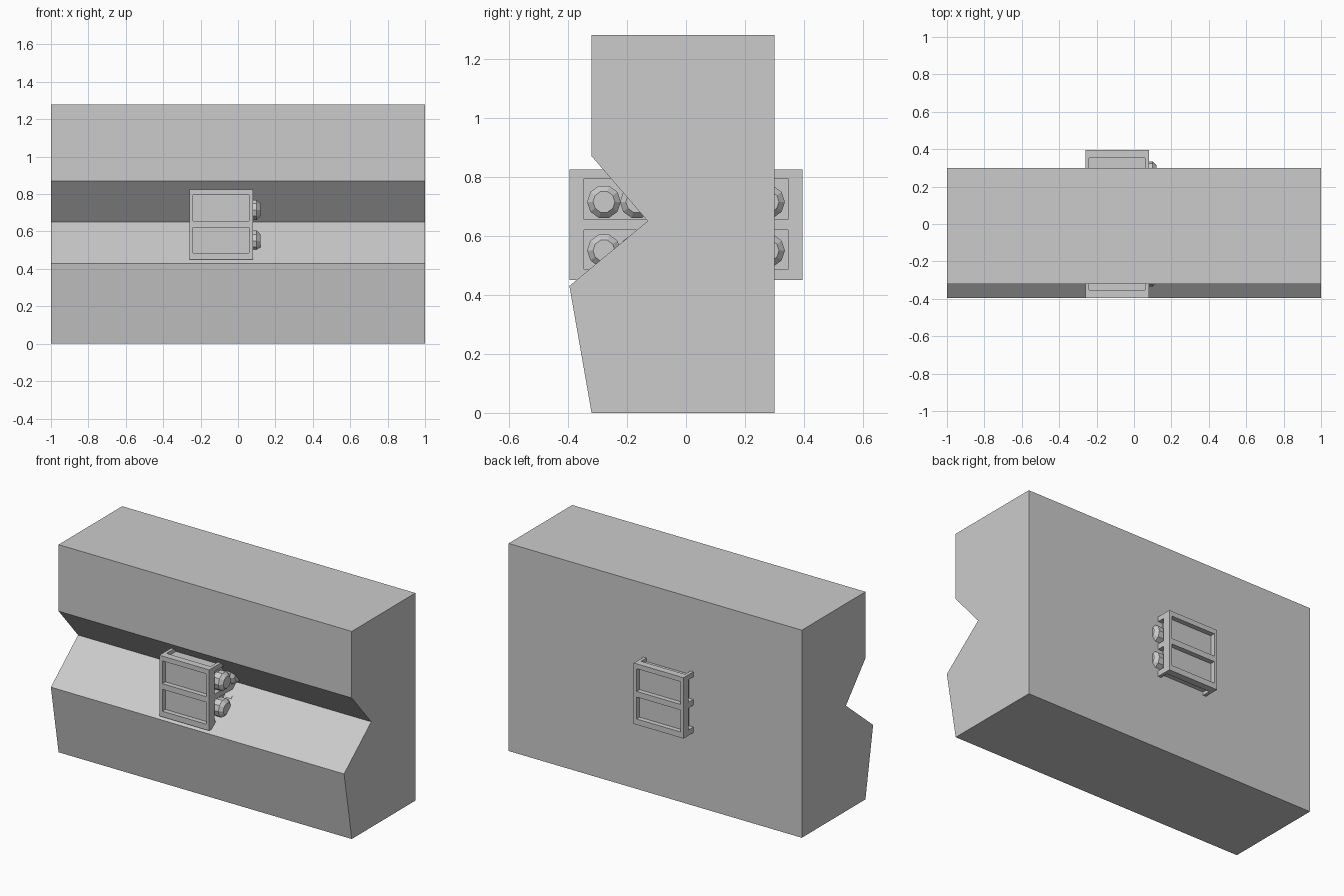
import bpy, bmesh, math

if "Cube" in bpy.data.objects:
    bpy.data.objects.remove(bpy.data.objects["Cube"])


def make_object(name, bm):
    bmesh.ops.recalc_face_normals(bm, faces=bm.faces)
    mesh = bpy.data.meshes.new(name)
    bm.to_mesh(mesh)
    bm.free()
    ob = bpy.data.objects.new(name, mesh)
    bpy.context.collection.objects.link(ob)
    return ob


def skin(bm, rings):
    """Join equal-length rings of points into a capped solid."""
    loops = [[bm.verts.new(p) for p in ring] for ring in rings]
    for a, b in zip(loops, loops[1:]):
        for i in range(len(a)):
            j = (i + 1) % len(a)
            bm.faces.new((a[i], a[j], b[j], b[i]))
    bm.faces.new(loops[0])
    bm.faces.new(loops[-1])


def add_box(bm, xs, ys, zs):
    (x0, x1), (y0, y1), (z0, z1) = xs, ys, zs
    skin(bm, [[(x0, y0, z), (x1, y0, z), (x1, y1, z), (x0, y1, z)]
              for z in (z0, z1)])


# Long block with a V-shaped groove along its front
profile = [(-0.32, 0), (0.30, 0), (0.30, 1.28), (-0.32, 1.28),
           (-0.32, 0.87), (-0.13, 0.65), (-0.395, 0.43)]
bm = bmesh.new()
skin(bm, [[(x, y, z) for y, z in profile] for x in (-1, 1)])
make_object("grooved_block", bm)

# Housing passing through the block
bm = bmesh.new()
add_box(bm, (-0.26, 0.08), (-0.395, 0.395), (0.45, 0.825))
housing = make_object("housing", bm)

# Recessed panels on every side of the housing
bm = bmesh.new()
for rows in ((0.485, 0.62), (0.655, 0.795)):
    for ys in ((-0.5, -0.365), (0.365, 0.5)):
        add_box(bm, (-0.24, 0.06), ys, rows)
    for xs in ((-0.4, -0.23), (0.05, 0.2)):
        add_box(bm, xs, (-0.345, 0.345), rows)
for zs in ((0.3, 0.47), (0.803, 0.95)):
    add_box(bm, (-0.24, 0.06), (-0.352, 0.352), zs)
cutter = make_object("panel_cutter", bm)
cutter.hide_render = True
cutter.hide_set(True)
mod = housing.modifiers.new("panels", "BOOLEAN")
mod.operation = "DIFFERENCE"
mod.solver = "EXACT"
mod.object = cutter

# Two rows of faceted knobs in the right-hand recesses
SIDES = 10
knob_profile = [(0.045, 0.045), (0.065, 0.057), (0.10, 0.057), (0.12, 0.037)]
bm = bmesh.new()
for z in (0.55, 0.715):
    for i in range(6):
        y = -0.278 + i * 0.1112
        skin(bm, [[(x, y + r * math.cos(2 * math.pi * k / SIDES),
                    z + r * math.sin(2 * math.pi * k / SIDES))
                   for k in range(SIDES)] for x, r in knob_profile])
make_object("knobs", bm)
